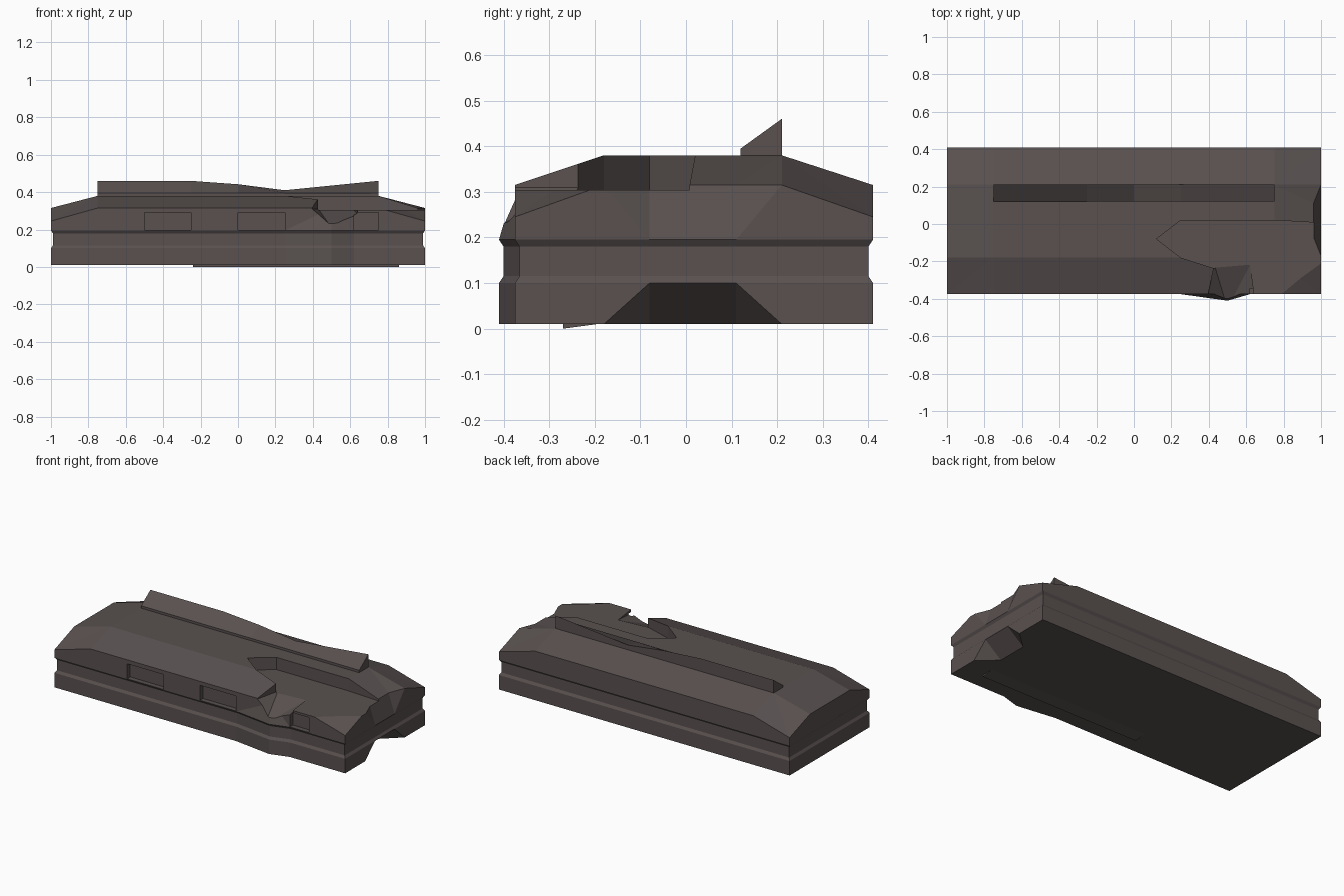
import bpy, bmesh
from mathutils import Vector

old = bpy.data.objects.get("Cube")
if old:
    bpy.data.objects.remove(old, do_unlink=True)

COLOUR = (0.1, 0.082, 0.08, 1)
paint = bpy.data.materials.new("dark_brown_grey")
paint.use_nodes = True
paint.diffuse_color = COLOUR
paint.node_tree.nodes["Principled BSDF"].inputs["Base Color"].default_value = COLOUR

FRONT, BACK = -0.375, 0.41
ROOF_FRONT, ROOF_BACK, ROOF_X, ROOF_Z = -0.18, 0.21, 0.75, 0.38


def finish(name, bm):
    bmesh.ops.remove_doubles(bm, verts=bm.verts, dist=0.0005)
    bmesh.ops.recalc_face_normals(bm, faces=bm.faces)
    mesh = bpy.data.meshes.new(name)
    bm.to_mesh(mesh)
    bm.free()
    mesh.materials.append(paint)
    obj = bpy.data.objects.new(name, mesh)
    bpy.context.collection.objects.link(obj)
    return obj


def hull(name, points):
    bm = bmesh.new()
    verts = [bm.verts.new(p) for p in points]
    bmesh.ops.convex_hull(bm, input=verts)
    return finish(name, bm)


def prism(name, outline, low, high):
    bm = bmesh.new()
    face = bm.faces.new([bm.verts.new((x, y, low)) for x, y in outline])
    top = bmesh.ops.extrude_face_region(bm, geom=[face])
    moved = [v for v in top["geom"] if isinstance(v, bmesh.types.BMVert)]
    bmesh.ops.translate(bm, verts=moved, vec=(0, 0, high - low))
    return finish(name, bm)


def cut(target, cutter):
    cutter.hide_render = True
    mod = target.modifiers.new("cut", "BOOLEAN")
    mod.operation = "DIFFERENCE"
    mod.solver = "EXACT"
    mod.object = cutter
    bpy.context.view_layer.objects.active = target
    bpy.ops.object.modifier_apply(modifier=mod.name)
    bpy.data.objects.remove(cutter, do_unlink=True)


# Plan outline shared by every level of the body
plan = [(x, FRONT) for x in (-1, -0.75, 0.25, 0.5, 0.62, 0.75, 1)]
plan += [(1, y) for y in (-0.18, -0.08, 0.11, 0.21)]
plan += [(x, BACK) for x in (1, 0.75, -0.75, -1)]
plan += [(-1, y) for y in (0.21, -0.18)]


def level(z, inset=0, bulge=0, dent=0):
    """One body outline, with the buckled front and the dented end."""
    ring = []
    for x, y in plan:
        px = x - inset if x == 1 else x + inset if x == -1 else x
        py = y + inset if y == FRONT else y - inset if y == BACK else y
        if x == 0.5 and y == FRONT:
            py -= bulge
        if x == 1 and y in (-0.08, 0.11):
            px -= dent
        ring.append(Vector((px, py, z)))
    return ring


rings = [level(0.01, 0, 0.035, 0.11),
         level(0.10, 0, 0.035),
         level(0.115, 0.01, 0.035),
         level(0.18, 0.01, 0.035),
         level(0.195, 0, 0.035)]
shoulder = level(0.315, 0, 0, 0.04)
for p in shoulder:
    if abs(p.x) == 1 and p.y in (FRONT, BACK) or abs(abs(p.x) - 1) < 0.01 and (
            abs(p.y - FRONT) < 0.01 or abs(p.y - BACK) < 0.01):
        p.z = 0.245
rings.append(shoulder)
rings.append([Vector((max(-ROOF_X, min(ROOF_X, x)),
                      max(ROOF_FRONT, min(ROOF_BACK, y)), ROOF_Z)) for x, y in plan])

# Body shell
bm = bmesh.new()
loops = [[bm.verts.new(p) for p in ring] for ring in rings]
count = len(plan)
for low, high in zip(loops, loops[1:]):
    for i in range(count):
        j = (i + 1) % count
        bm.faces.new((low[i], low[j], high[j], high[i]))
bmesh.ops.remove_doubles(bm, verts=bm.verts, dist=0.0005)
rim = [e for e in bm.edges if e.is_boundary]
bmesh.ops.holes_fill(bm, edges=rim, sides=0)
bmesh.ops.triangulate(bm, faces=[f for f in bm.faces if len(f.verts) == 4])
bmesh.ops.dissolve_limit(bm, angle_limit=0.005, verts=bm.verts, edges=bm.edges)
body = finish("body", bm)

# Caved-in roof and open end
crater = [(0.12, -0.08), (0.25, -0.18), (0.5, -0.26), (0.62, -0.24),
          (0.63, -0.5), (1.1, -0.5), (1.1, 0.0), (0.75, 0.02), (0.25, 0.02)]
cut(body, prism("crater_cutter", crater, 0.304, 0.6))

# Torn notch in the front shoulder
notch = [(0.43, -0.22, 0.31), (0.62, -0.22, 0.303), (0.65, -0.45, 0.27),
         (0.5, -0.45, 0.21), (0.38, -0.45, 0.31)]
cut(body, hull("notch_cutter", notch + [(x, y, 0.6) for x, y, z in notch]))

# Window recesses
for left, right in ((-0.5, -0.25), (0, 0.25), (0.62, 0.75)):
    box = [(left, -0.5), (right, -0.5), (right, -0.345), (left, -0.345)]
    cut(body, prism("window_cutter", box, 0.197, 0.29))

# Bent wedge fin along the roof
bm = bmesh.new()
sections = []
for x, peak in ((-0.75, 0.46), (-0.25, 0.46), (0, 0.442), (0.25, 0.41), (0.75, 0.46)):
    corners = ((0.12, 0.375), (0.21, 0.375), (0.21, peak), (0.12, 0.395))
    sections.append([bm.verts.new((x, y, z)) for y, z in corners])
for a, b in zip(sections, sections[1:]):
    for i in range(4):
        j = (i + 1) % 4
        bm.faces.new((a[i], a[j], b[j], b[i]))
bm.faces.new(sections[0])
bm.faces.new(sections[-1])
finish("roof_fin", bm)

# Thin skid under the floor
hull("floor_skid", [(x, y, z) for x in (-0.24, 0.86)
                    for y, z in ((-0.27, 0), (-0.27, 0.012), (-0.18, 0.012))])
